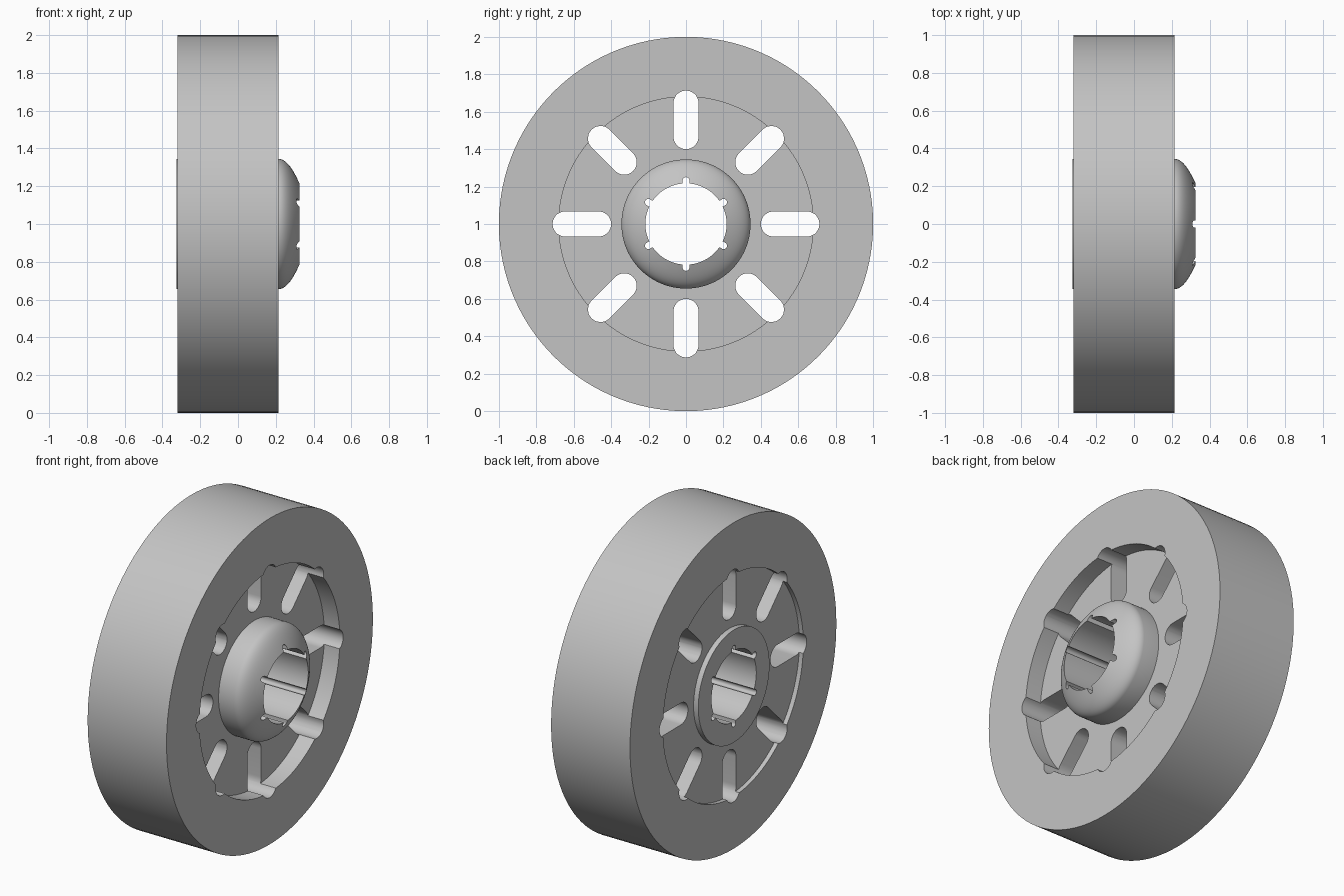
import bpy, bmesh, math
from mathutils import Matrix, Vector

cube = bpy.data.objects.get("Cube")
if cube:
    bpy.data.objects.remove(cube)

# Main sizes, measured along and around the x axis
LEFT, RIGHT, END = -0.32, 0.215, 0.325
RIM_R, WEB_R, HUB_R, BORE_R = 1.0, 0.68, 0.345, 0.217
FLOOR_LEFT, FLOOR_RIGHT = -0.293, 0.11
CENTRE = Vector((0, 0, 1))
SEGMENTS = 120

grey = bpy.data.materials.new("light grey")
grey.use_nodes = True
colour = (0.55, 0.55, 0.55, 1)
grey.diffuse_color = colour
grey.node_tree.nodes["Principled BSDF"].inputs["Base Color"].default_value = colour


def make_object(name, bm):
    bmesh.ops.recalc_face_normals(bm, faces=bm.faces)
    mesh = bpy.data.meshes.new(name)
    bm.to_mesh(mesh)
    bm.free()
    mesh.materials.append(grey)
    obj = bpy.data.objects.new(name, mesh)
    bpy.context.collection.objects.link(obj)
    return obj


def lathe(name, profile):
    """Turn a closed (x, radius) profile around the x axis."""
    bm = bmesh.new()
    rings = []
    for i in range(SEGMENTS):
        a = math.tau * i / SEGMENTS
        rings.append([bm.verts.new(CENTRE + Vector((x, r * math.cos(a), r * math.sin(a))))
                      for x, r in profile])
    n = len(profile)
    for i, ring in enumerate(rings):
        after = rings[(i + 1) % SEGMENTS]
        for j in range(n):
            k = (j + 1) % n
            bm.faces.new((ring[j], ring[k], after[k], after[j]))
    return make_object(name, bm)


def add_slot(bm, inner, outer, half, angle, steps=14):
    """Add a round-ended radial prism that passes through the whole wheel."""
    outline = []
    for centre_r, start in ((outer - half, 0), (inner + half, math.pi)):
        for i in range(steps + 1):
            a = start + math.pi * i / steps
            outline.append((half * math.cos(a), centre_r + half * math.sin(a)))
    turn = Matrix.Translation(CENTRE) @ Matrix.Rotation(angle, 4, 'X')
    face = bm.faces.new([bm.verts.new(turn @ Vector((-0.5, y, z))) for y, z in outline])
    extruded = bmesh.ops.extrude_face_region(bm, geom=[face])
    moved = [v for v in extruded["geom"] if isinstance(v, bmesh.types.BMVert)]
    bmesh.ops.translate(bm, verts=moved, vec=(1, 0, 0))


# Domed hub nose as a smooth curve from the hub wall to the bore edge
start, pull_a, pull_b, end = [Vector(p) for p in (
    (RIGHT, HUB_R), (0.262, 0.342), (0.295, 0.28), (END, BORE_R))]
nose = []
for i in range(15):
    t = i / 14
    p = ((1 - t) ** 3 * start + 3 * t * (1 - t) ** 2 * pull_a
         + 3 * t * t * (1 - t) * pull_b + t ** 3 * end)
    nose.append((p.x, p.y))

# Solid wheel: rim, recessed web and hub in one turned profile
wheel = lathe("wheel", [
    (-END, BORE_R), (-END, HUB_R), (FLOOR_LEFT, HUB_R), (FLOOR_LEFT, WEB_R),
    (LEFT, WEB_R), (LEFT, RIM_R), (RIGHT, RIM_R), (RIGHT, WEB_R),
    (FLOOR_RIGHT, WEB_R), (FLOOR_RIGHT, HUB_R)] + nose)

# Eight web slots and six bore keyways
bm = bmesh.new()
for i in range(8):
    add_slot(bm, 0.4, 0.713, 0.067, math.tau * i / 8)
for i in range(6):
    add_slot(bm, 0.17, 0.25, 0.018, math.tau * i / 6)
cutter = make_object("slot_cutter", bm)
cutter.hide_render = True

cut = wheel.modifiers.new("slots", 'BOOLEAN')
cut.operation = 'DIFFERENCE'
cut.solver = 'EXACT'
cut.object = cutter

bpy.ops.object.select_all(action='DESELECT')
bpy.context.view_layer.objects.active = wheel
wheel.select_set(True)
bpy.ops.object.modifier_apply(modifier=cut.name)
bpy.data.objects.remove(cutter)
bpy.ops.object.shade_smooth_by_angle(angle=math.radians(30))
